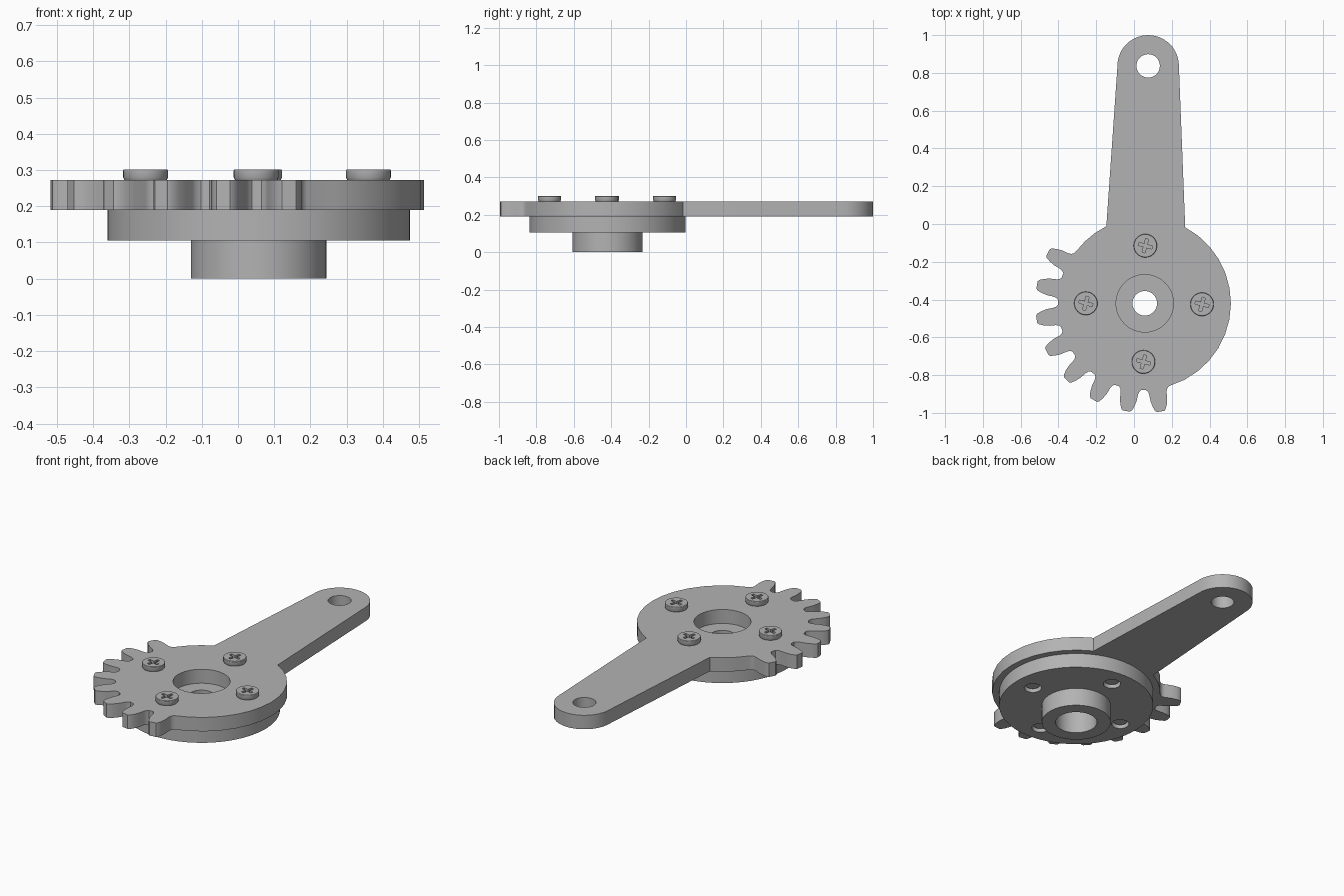
import bpy, bmesh, math
from mathutils import Matrix

if "Cube" in bpy.data.objects:
    bpy.data.objects.remove(bpy.data.objects["Cube"], do_unlink=True)

CX, CY = 0.057, -0.42            # axis of the hub and gear
Z_BOSS, Z_FLANGE, Z_PLATE, Z_HEAD = 0.105, 0.19, 0.272, 0.302
SCREWS = [(0.06, -0.115), (0.36, -0.425), (0.05, -0.73), (-0.255, -0.42)]

grey = bpy.data.materials.new("plain grey")
grey.use_nodes = True
COLOUR = (0.45, 0.45, 0.45, 1)
grey.diffuse_color = COLOUR
grey.node_tree.nodes["Principled BSDF"].inputs["Base Color"].default_value = COLOUR


def finish(name, bm):
    bmesh.ops.recalc_face_normals(bm, faces=bm.faces)
    mesh = bpy.data.meshes.new(name)
    bm.to_mesh(mesh)
    bm.free()
    obj = bpy.data.objects.new(name, mesh)
    bpy.context.collection.objects.link(obj)
    mesh.materials.append(grey)
    return obj


def activate(obj):
    bpy.ops.object.select_all(action='DESELECT')
    obj.select_set(True)
    bpy.context.view_layer.objects.active = obj


def smooth(obj):
    activate(obj)
    bpy.ops.object.shade_smooth_by_angle(angle=math.radians(30))


def prism(name, outline, z0, z1):
    bm = bmesh.new()
    base = bm.faces.new([bm.verts.new((x, y, z0)) for x, y in outline])
    top = bmesh.ops.extrude_face_region(bm, geom=[base])["geom"]
    verts = [v for v in top if isinstance(v, bmesh.types.BMVert)]
    bmesh.ops.translate(bm, verts=verts, vec=(0, 0, z1 - z0))
    return finish(name, bm)


def lathe(name, profile, x, y, steps, closed=False):
    """Spin (radius, z) points about a vertical axis."""
    bm = bmesh.new()
    verts = [bm.verts.new((r, 0, z)) for r, z in profile]
    pairs = list(zip(verts, verts[1:]))
    if closed:
        pairs.append((verts[-1], verts[0]))
    edges = [bm.edges.new(p) for p in pairs]
    bmesh.ops.spin(bm, geom=verts + edges, cent=(0, 0, 0), axis=(0, 0, 1),
                   angle=math.tau, steps=steps)
    bmesh.ops.remove_doubles(bm, verts=bm.verts, dist=1e-5)
    bmesh.ops.translate(bm, verts=bm.verts, vec=(x, y, 0))
    return finish(name, bm)


def cylinder(name, r, x, y, z0, z1, steps=32):
    return lathe(name, [(0, z0), (r, z0), (r, z1), (0, z1)], x, y, steps)


def box(name, size, x, y, z, turn):
    bm = bmesh.new()
    bmesh.ops.create_cube(bm, size=1, matrix=Matrix.Translation((x, y, z))
                          @ Matrix.Rotation(turn, 4, 'Z') @ Matrix.Diagonal((*size, 1)))
    return finish(name, bm)


def cut(obj, cutters):
    activate(obj)
    for cutter in cutters:
        cutter.hide_render = True
        mod = obj.modifiers.new("cut", 'BOOLEAN')
        mod.operation, mod.solver, mod.object = 'DIFFERENCE', 'EXACT', cutter
        bpy.ops.object.modifier_apply(modifier=mod.name)
        bpy.data.objects.remove(cutter, do_unlink=True)


def arc(x, y, r, start, end, count):
    angles = [math.radians(start + (end - start) * i / count) for i in range(count + 1)]
    return [(x + r * math.cos(a), y + r * math.sin(a)) for a in angles]


def polar(r, degrees):
    a = math.radians(degrees)
    return CX + r * math.cos(a), CY + r * math.sin(a)


# Lever plate: round disc, tapered arm with a round end, and a run of gear teeth
R = 0.456
outline = arc(CX, CY, R, 287, 422, 13)
outline += arc(0.075, 0.837, 0.163, -2, 182, 18)
outline += arc(CX, CY, R, 116.5, 143, 3)
FLANK = [(0.46, 7.4), (0.47, 6.1), (0.485, 5.5), (0.52, 4.9), (0.55, 3.9), (0.572, 2.8), (0.579, 1.9)]
for k in range(8):
    middle = 152.3 + 18 * k
    outline += [polar(r, middle - half) for r, half in FLANK]
    outline += [polar(r, middle + half) for r, half in reversed(FLANK)]
plate = prism("lever_plate", outline, Z_FLANGE, Z_PLATE)
cut(plate, [cylinder("centre_cutter", 0.152, CX, CY, 0.1, 0.4, 48),
            cylinder("arm_hole_cutter", 0.062, 0.075, 0.837, 0.1, 0.4)])
smooth(plate)

# Stepped hub: flange, boss and a bore that narrows towards the top
hub = lathe("hub", [(0.112, 0), (0.187, 0), (0.187, Z_BOSS), (0.418, Z_BOSS),
                    (0.418, Z_FLANGE), (0.065, Z_FLANGE), (0.065, 0.15), (0.112, 0.15)],
            CX, CY, 64, closed=True)
cut(hub, [cylinder("screw_hole_cutter", 0.047, x, y, 0.05, 0.25) for x, y in SCREWS])
smooth(hub)

# Screws: rounded-edge head with a cross recess, and a shaft
for i, (x, y) in enumerate(SCREWS):
    screw = lathe(f"screw_{i + 1}", [(0, 0.122), (0.038, 0.122), (0.038, Z_PLATE), (0.058, Z_PLATE),
                                     (0.062, 0.28), (0.062, 0.299), (0.06, Z_HEAD), (0, Z_HEAD)], x, y, 32)
    cut(screw, [box("slot_cutter", (0.074, 0.016, 0.04), x, y, Z_HEAD, math.radians(a))
                for a in (-15, 75)])
    smooth(screw)
